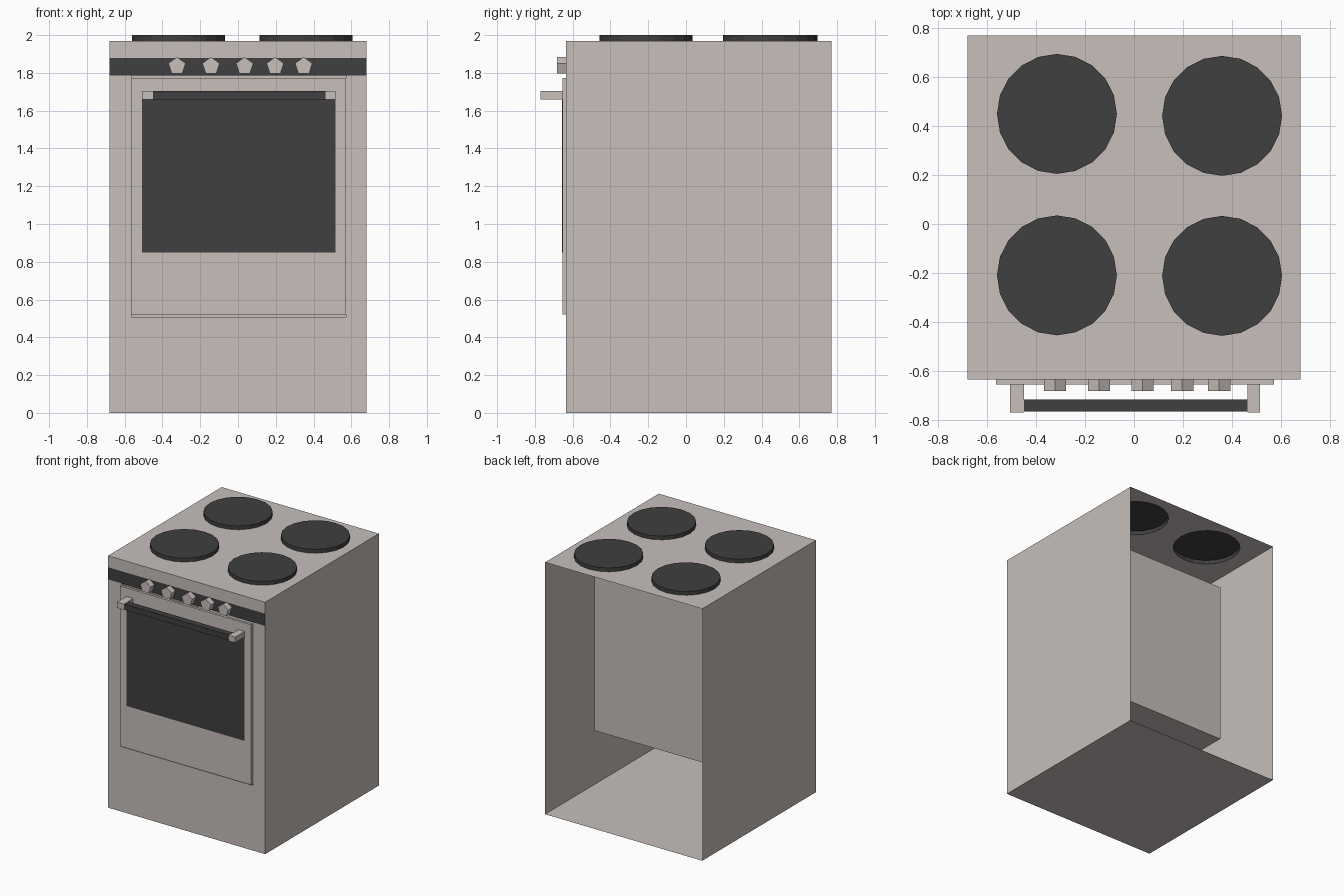
import bpy, bmesh, math
from mathutils import Vector

if "Cube" in bpy.data.objects:
    bpy.data.objects.remove(bpy.data.objects["Cube"])


def material(name, rgb):
    m = bpy.data.materials.new(name)
    m.diffuse_color = (*rgb, 1)
    m.use_nodes = True
    m.node_tree.nodes["Principled BSDF"].inputs["Base Color"].default_value = m.diffuse_color
    return m


ENAMEL = material("warm_grey_enamel", (0.57, 0.52, 0.50))
BLACK = material("black_glass", (0.05, 0.05, 0.05))


def finish(name, bm, mat):
    me = bpy.data.meshes.new(name)
    bm.to_mesh(me)
    bm.free()
    me.materials.append(mat)
    ob = bpy.data.objects.new(name, me)
    bpy.context.collection.objects.link(ob)
    return ob


# Corner order per side, bits are x y z (0 = low, 1 = high)
SIDES = {"L": "000 001 011 010", "R": "100 110 111 101",
         "F": "000 100 101 001", "B": "010 011 111 110",
         "D": "000 010 110 100", "U": "001 101 111 011"}


def add_box(bm, xs, ys, zs, keep="LRFBDU"):
    verts = {}
    for side in keep:
        face = []
        for c in SIDES[side].split():
            if c not in verts:
                verts[c] = bm.verts.new((xs[int(c[0])], ys[int(c[1])], zs[int(c[2])]))
            face.append(verts[c])
        bm.faces.new(face)


def box(name, mat, xs, ys, zs, keep="LRFBDU"):
    bm = bmesh.new()
    add_box(bm, xs, ys, zs, keep)
    return finish(name, bm, mat)


W, FRONT, BACK, TOP = 0.68, -0.635, 0.77, 1.97
DX = (-0.563, 0.573)          # door width
CZ = (0.507, 1.785)           # oven opening height
BURNERS = [(-0.315, 0.45), (-0.315, -0.21), (0.36, 0.442), (0.36, -0.212)]
R, SEG = 0.245, 20


def ring(bm, cx, cy, z):
    return [bm.verts.new((cx + R * math.cos(math.tau * i / SEG),
                          cy + R * math.sin(math.tau * i / SEG), z)) for i in range(SEG)]


# Sheet-metal shell, open at the back
box("body_shell", ENAMEL, (-W, W), (FRONT, BACK), (0, TOP), "LRD")

# Front wall around the oven opening
bm = bmesh.new()
for xs, zs in [((-W, W), (0, CZ[0])), ((-W, DX[0]), CZ), ((DX[1], W), CZ),
               ((-W, W), (1.88, TOP))]:
    add_box(bm, xs, (FRONT, BACK), zs, "F")
finish("front_wall", bm, ENAMEL)
box("control_strip", BLACK, (-W, W), (FRONT, BACK), (CZ[1], 1.88), "F")

# Oven cavity reaching back from the opening
box("oven_cavity", ENAMEL, DX, (FRONT, 0.31), CZ, "LRBDU")

# Hob top with round holes under the burners
bm = bmesh.new()
loops = [[bm.verts.new((x, y, TOP)) for x, y in
          ((-W, FRONT), (W, FRONT), (W, BACK), (-W, BACK))]]
loops += [ring(bm, cx, cy, TOP) for cx, cy in BURNERS]
edges = [bm.edges.new((lp[i - 1], lp[i])) for lp in loops for i in range(len(lp))]
bmesh.ops.triangle_fill(bm, use_beauty=True, use_dissolve=False, edges=edges,
                        normal=Vector((0, 0, 1)))
for f in bm.faces:
    f.normal_update()
    if f.normal.z < 0:
        f.normal_flip()
finish("hob_top", bm, ENAMEL)

# Burners: raised plates, hollow underneath
for n, (cx, cy) in enumerate(BURNERS, 1):
    bm = bmesh.new()
    low, high = ring(bm, cx, cy, TOP), ring(bm, cx, cy, 2.0)
    bm.faces.new(high)
    for i in range(SEG):
        bm.faces.new((low[i - 1], low[i], high[i], high[i - 1]))
    finish(f"burner_{n}", bm, BLACK)

# Door with window
DOOR = -0.655
box("oven_door", ENAMEL, DX, (DOOR, FRONT), (0.52, 1.772))
box("door_window", BLACK, (-0.507, 0.515), (DOOR - 0.001, DOOR), (0.85, 1.66), "LRFDU")

# Handle: two brackets and a bar
HZ = (1.66, 1.705)
for side, xs in (("left", (-0.507, -0.449)), ("right", (0.463, 0.515))):
    box(f"handle_bracket_{side}", ENAMEL, xs, (-0.77, DOOR), HZ)
box("handle_bar", BLACK, (-0.449, 0.463), (-0.766, -0.717), HZ)

# Five-sided control knobs
for n, x in enumerate((-0.323, -0.143, 0.035, 0.197, 0.348), 1):
    bm = bmesh.new()
    outline = [(x + 0.048 * math.sin(math.tau * i / 5),
                1.836 + 0.048 * math.cos(math.tau * i / 5)) for i in range(5)]
    face, base = [[bm.verts.new((px, y, pz)) for px, pz in outline] for y in (-0.682, FRONT)]
    bm.faces.new(face)
    for i in range(5):
        bm.faces.new((face[i - 1], base[i - 1], base[i], face[i]))
    bmesh.ops.recalc_face_normals(bm, faces=bm.faces)
    finish(f"knob_{n}", bm, ENAMEL)
